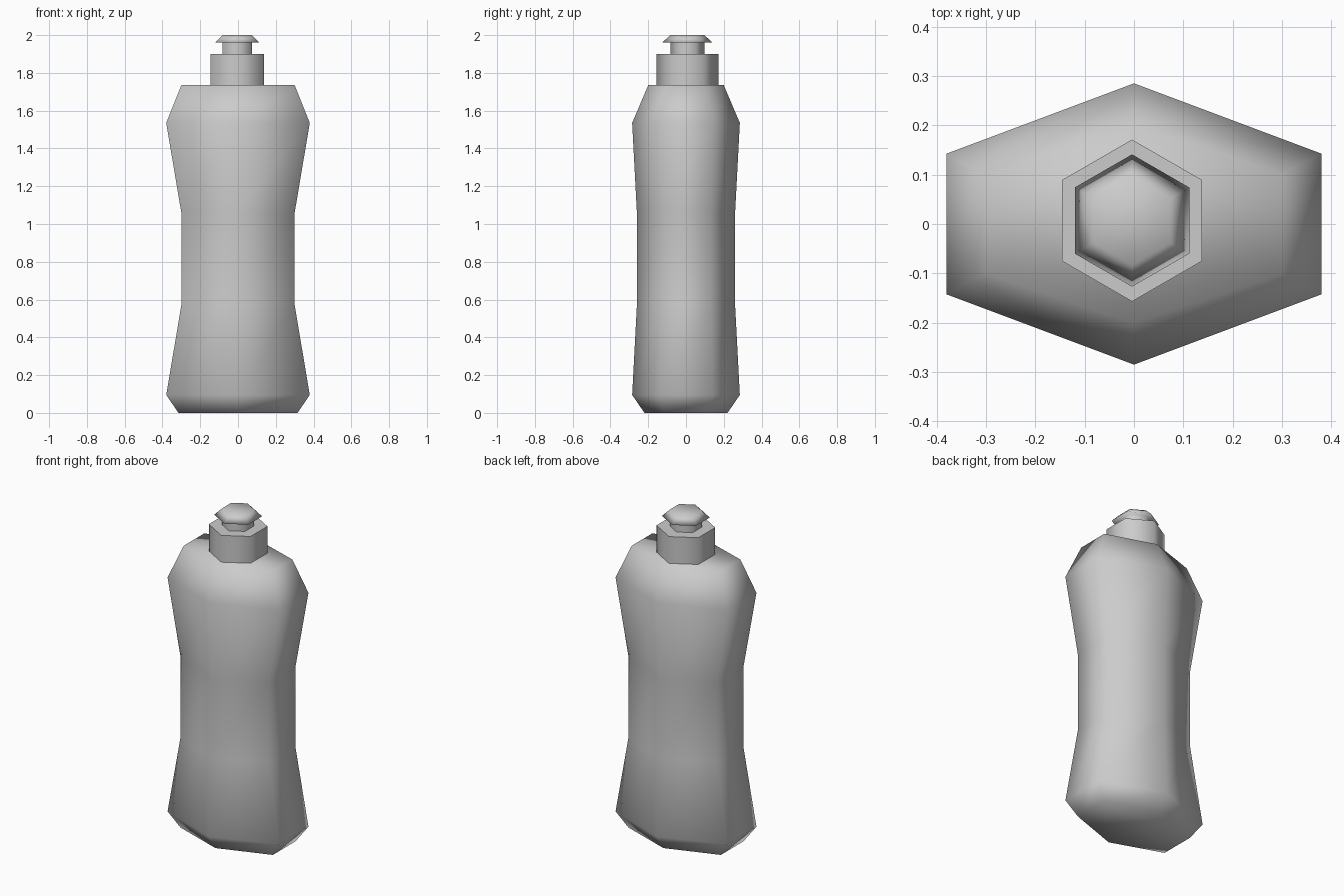
import bpy, bmesh
from math import sin, cos, pi

if "Cube" in bpy.data.objects:
    bpy.data.objects.remove(bpy.data.objects["Cube"], do_unlink=True)

grey = bpy.data.materials.new("light grey plastic")
grey.use_nodes = True
colour = (0.6, 0.6, 0.6, 1)
grey.diffuse_color = colour
grey.node_tree.nodes["Principled BSDF"].inputs["Base Color"].default_value = colour


def flat_hexagon(half_x, half_y):
    """Wide six-sided section with points at front and back."""
    return [(0, -half_y), (half_x, -half_y / 2), (half_x, half_y / 2),
            (0, half_y), (-half_x, half_y / 2), (-half_x, -half_y / 2)]


def hexagon(radius, cx=-0.004, cy=0.007):
    """Regular six-sided section, slightly off the bottle's centre."""
    return [(cx + radius * sin(i * pi / 3), cy - radius * cos(i * pi / 3))
            for i in range(6)]


def loft(name, sections, angle=None):
    """Join stacked (outline, height) sections into a closed solid."""
    bm = bmesh.new()
    rings = [[bm.verts.new((x, y, z)) for x, y in outline]
             for outline, z in sections]
    for low, high in zip(rings, rings[1:]):
        for i in range(6):
            j = (i + 1) % 6
            bm.faces.new((low[i], low[j], high[j], high[i]))
    bm.faces.new(rings[0][::-1])
    bm.faces.new(rings[-1])
    bmesh.ops.recalc_face_normals(bm, faces=bm.faces)
    mesh = bpy.data.meshes.new(name)
    bm.to_mesh(mesh)
    bm.free()
    mesh.materials.append(grey)
    obj = bpy.data.objects.new(name, mesh)
    bpy.context.collection.objects.link(obj)
    bpy.ops.object.select_all(action='DESELECT')
    obj.select_set(True)
    bpy.context.view_layer.objects.active = obj
    if angle is None:
        bpy.ops.object.shade_smooth()
    else:
        bpy.ops.object.shade_smooth_by_angle(angle=angle)
    return obj


# Waisted bottle body with chamfered foot and sloping shoulders
body_profile = [(0.315, 0.22, 0), (0.38, 0.285, 0.095), (0.30, 0.26, 0.57),
                (0.30, 0.26, 1.06), (0.38, 0.285, 1.535), (0.30, 0.20, 1.735)]
loft("bottle_body", [(flat_hexagon(x, y), z) for x, y, z in body_profile])

# Screw cap
loft("screw_cap", [(hexagon(0.164), z) for z in (1.735, 1.90)], angle=1.2)

# Nozzle stem
loft("nozzle_stem", [(hexagon(0.09), z) for z in (1.90, 1.965)], angle=1.2)

# Flared pull top
loft("nozzle_top", [(hexagon(0.134), 1.96), (hexagon(0.09), 2.0)])
